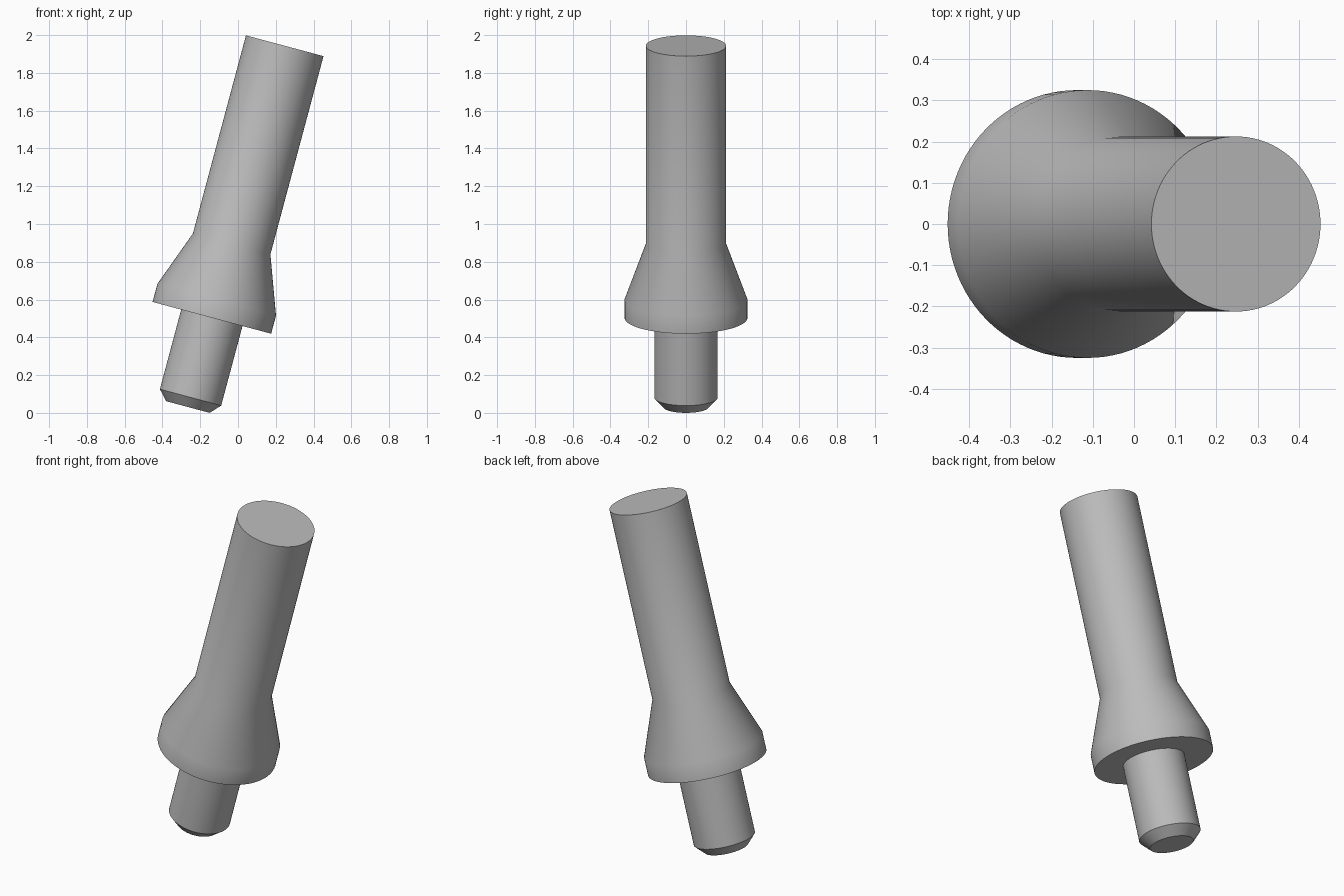
import bpy
import bmesh
import math
from mathutils import Matrix

cube = bpy.data.objects.get("Cube")
if cube:
    bpy.data.objects.remove(cube, do_unlink=True)

SIDES = 96
TILT = math.radians(15)
BASE = (-0.265, 0, 0.031)

# Radius and distance along the axis, from the peg tip to the stem top
PROFILE = [
    (0.119, 0), (0.168, 0.053),        # chamfered peg tip
    (0.168, 0.489), (0.325, 0.489),    # peg and collar underside
    (0.325, 0.588), (0.2125, 0.894),   # collar rim and tapered shoulder
    (0.2125, 1.98),                    # stem
]

grey = bpy.data.materials.new("plain grey")
grey.use_nodes = True
colour = (0.5, 0.5, 0.5, 1)
grey.diffuse_color = colour
grey.node_tree.nodes["Principled BSDF"].inputs["Base Color"].default_value = colour


def lathe(name, profile, material):
    """Closed solid of revolution around z with flat end caps."""
    bm = bmesh.new()
    rings = []
    for radius, height in profile:
        angles = [math.tau * i / SIDES for i in range(SIDES)]
        rings.append([bm.verts.new((radius * math.cos(a), radius * math.sin(a), height))
                      for a in angles])
    for low, high in zip(rings, rings[1:]):
        for i in range(SIDES):
            j = (i + 1) % SIDES
            bm.faces.new((low[i], low[j], high[j], high[i]))
    bm.faces.new(rings[0][::-1])
    bm.faces.new(rings[-1])
    mesh = bpy.data.meshes.new(name)
    bm.to_mesh(mesh)
    bm.free()
    mesh.materials.append(material)
    obj = bpy.data.objects.new(name, mesh)
    bpy.context.collection.objects.link(obj)
    return obj


# Collared pin, leaning towards +x
pin = lathe("collared_pin", PROFILE, grey)
pin.data.transform(Matrix.Translation(BASE) @ Matrix.Rotation(TILT, 4, 'Y'))

bpy.ops.object.select_all(action='DESELECT')
pin.select_set(True)
bpy.context.view_layer.objects.active = pin
bpy.ops.object.shade_smooth_by_angle(angle=math.radians(30))
